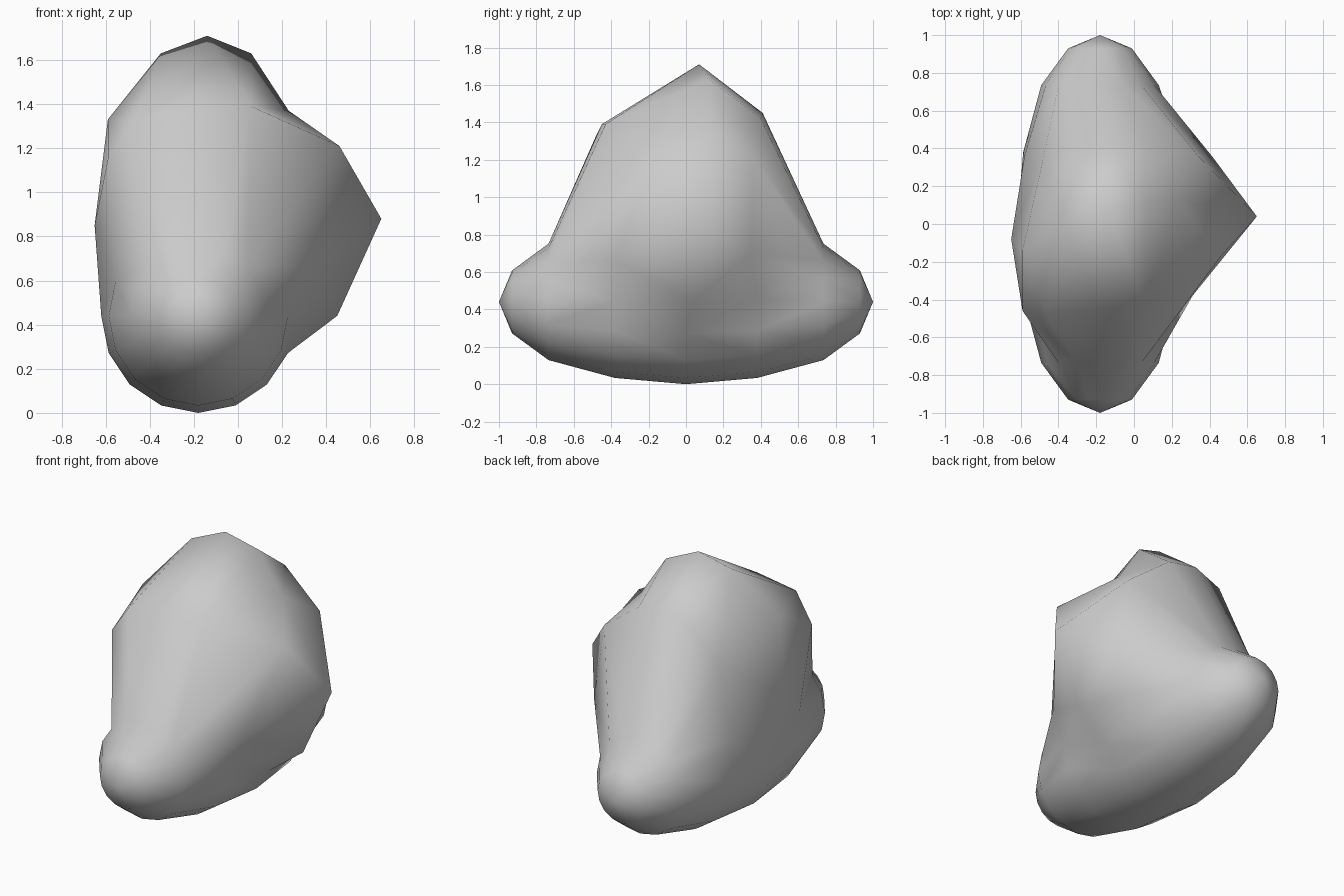
import bpy, bmesh
from math import sin, cos, pi

if "Cube" in bpy.data.objects:
    bpy.data.objects.remove(bpy.data.objects["Cube"])

SEG = 16
CX, R = -0.18, 0.44
RING_Y = [-0.93, -0.735, -0.38, 0, 0.38, 0.735, 0.93]

# pulled-up points: ring number -> {segment number: (x, y, z)}
# segments run from the right side (0) over the crown (4) to the left side (8)
pulled = {
    3: {1: (0.31, -0.38, 0.66), 2: (0.46, -0.17, 1.21), 3: (0.06, -0.43, 1.39),
        4: (-0.20, -0.45, 1.39), 5: (-0.46, -0.48, 1.33), 6: (-0.59, -0.46, 1.15)},
    4: {0: (0.45, 0.03, 0.44), 1: (0.65, 0.04, 0.88), 2: (0.23, 0.13, 1.37),
        3: (0.06, 0.12, 1.63), 4: (-0.14, 0.07, 1.71), 5: (-0.35, 0.02, 1.63),
        6: (-0.59, -0.14, 1.33), 7: (-0.65, -0.08, 0.85)},
    5: {0: (0.25, 0.38, 0.46), 1: (0.42, 0.35, 0.70), 2: (0.34, 0.36, 1.21),
        3: (0.06, 0.40, 1.42), 4: (-0.14, 0.41, 1.45), 5: (-0.33, 0.40, 1.38),
        6: (-0.48, 0.35, 1.15), 7: (-0.58, 0.36, 0.70)},
}

# stone: long sphere lying along y
bm = bmesh.new()
front = bm.verts.new((CX, -1, R))
back = bm.verts.new((CX, 1, R))
loops = []
for i, y in enumerate(RING_Y, 1):
    r = R * sin(pi * i / 8)
    ring = []
    for j in range(SEG):
        a = 2 * pi * j / SEG
        base = (CX + r * cos(a), y, R + r * sin(a))
        ring.append(bm.verts.new(pulled.get(i, {}).get(j, base)))
    loops.append(ring)

# skin and end fans
for j in range(SEG):
    k = (j + 1) % SEG
    bm.faces.new((front, loops[0][j], loops[0][k]))
    bm.faces.new((back, loops[-1][k], loops[-1][j]))
    for a, b in zip(loops, loops[1:]):
        bm.faces.new((a[j], b[j], b[k], a[k]))
bmesh.ops.recalc_face_normals(bm, faces=bm.faces)
bmesh.ops.triangulate(bm, faces=bm.faces, quad_method='SHORT_EDGE')
for f in bm.faces:
    f.smooth = True

mesh = bpy.data.meshes.new("stone")
bm.to_mesh(mesh)
bm.free()
bpy.context.collection.objects.link(bpy.data.objects.new("stone", mesh))
